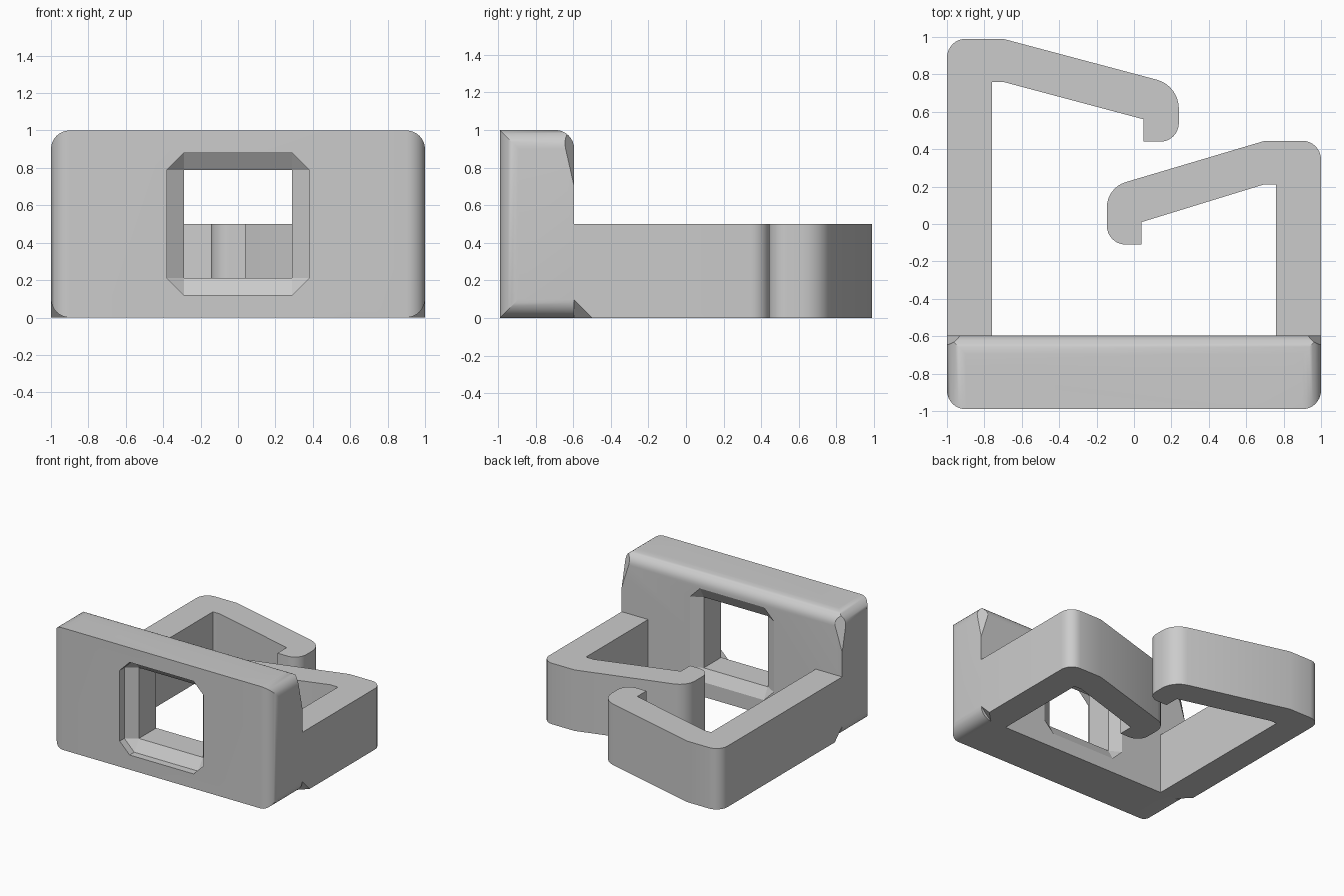
import bpy, bmesh, math
from mathutils import Vector

if "Cube" in bpy.data.objects:
    bpy.data.objects.remove(bpy.data.objects["Cube"])

grey = bpy.data.materials.new("plain_grey")
grey.diffuse_color = (0.6, 0.6, 0.6, 1)
grey.use_nodes = True
grey.node_tree.nodes["Principled BSDF"].inputs["Base Color"].default_value = grey.diffuse_color
FRONT, BACK = -0.99, -0.595


def fillet(points, steps=8):
    """Round the corners of a closed 2D outline given as (x, y[, radius])."""
    out = []
    for i, p in enumerate(points):
        c = Vector(p[:2])
        if len(p) < 3:
            out.append(c)
            continue
        a = (Vector(points[i - 1][:2]) - c).normalized()
        b = (Vector(points[(i + 1) % len(points)][:2]) - c).normalized()
        half = a.angle(b) / 2
        r = p[2]
        centre = c + (a + b).normalized() * (r / math.sin(half))
        s = c + a * (r / math.tan(half)) - centre
        e = c + b * (r / math.tan(half)) - centre
        turn = math.atan2(s.x * e.y - s.y * e.x, s.dot(e))
        for k in range(steps + 1):
            t = turn * k / steps
            out.append(centre + Vector((s.x * math.cos(t) - s.y * math.sin(t),
                                        s.x * math.sin(t) + s.y * math.cos(t))))
    return out


def loft(name, rings):
    """Solid through a row of rings with equal point counts, capped at the ends."""
    bm = bmesh.new()
    vs = [[bm.verts.new(p) for p in ring] for ring in rings]
    n = len(vs[0])
    for a, b in zip(vs, vs[1:]):
        for i in range(n):
            j = (i + 1) % n
            bm.faces.new((a[i], a[j], b[j], b[i]))
    bm.faces.new(vs[0])
    bm.faces.new(vs[-1])
    bmesh.ops.remove_doubles(bm, verts=bm.verts, dist=1e-5)
    bmesh.ops.recalc_face_normals(bm, faces=bm.faces)
    me = bpy.data.meshes.new(name)
    bm.to_mesh(me)
    bm.free()
    me.materials.append(grey)
    ob = bpy.data.objects.new(name, me)
    bpy.context.collection.objects.link(ob)
    return ob


def prism(name, pts, place, lo, hi):
    return loft(name, [[place(p[0], p[1], h) for p in pts] for h in (lo, hi)])


def along_x(a, b, h): return (h, a, b)
def along_y(a, b, h): return (a, h, b)
def along_z(a, b, h): return (a, b, h)


def boolean(ob, tool, operation):
    bpy.context.view_layer.objects.active = ob
    m = ob.modifiers.new("cut", 'BOOLEAN')
    m.operation, m.object, m.solver = operation, tool, 'EXACT'
    bpy.ops.object.modifier_apply(modifier=m.name)
    bpy.data.objects.remove(tool)


def slice_off(ob, point, normal):
    """Remove the corner beyond a plane and close the cut."""
    bm = bmesh.new()
    bm.from_mesh(ob.data)
    geom = bm.verts[:] + bm.edges[:] + bm.faces[:]
    cut = bmesh.ops.bisect_plane(bm, geom=geom, plane_co=point, plane_no=Vector(normal).normalized(),
                                 clear_outer=True)["geom_cut"]
    bmesh.ops.holes_fill(bm, edges=[e for e in cut if isinstance(e, bmesh.types.BMEdge)], sides=0)
    bmesh.ops.recalc_face_normals(bm, faces=bm.faces)
    bm.to_mesh(ob.data)
    bm.free()


def smooth(ob):
    bpy.ops.object.select_all(action='DESELECT')
    ob.select_set(True)
    bpy.context.view_layer.objects.active = ob
    bpy.ops.object.shade_smooth_by_angle(angle=math.radians(25))


# Face plate: rounded front outline, trimmed by its top and side outlines
plate = prism("face_plate", fillet([(-1, 0, .1), (1, 0, .1), (1, 1, .1), (-1, 1, .1)]),
              along_y, FRONT, BACK)
boolean(plate, prism("plan_trim", fillet([(-1, FRONT, .1), (1, FRONT, .1), (1, -.4), (-1, -.4)]),
                     along_z, -.2, 1.2), 'INTERSECT')
boolean(plate, prism("side_trim", fillet([(-1.2, -.2), (BACK, -.2), (BACK, 1, .1), (-1.2, 1)]),
                     along_x, -1.2, 1.2), 'INTERSECT')

# Window: octagonal mouths at front and back that narrow to a square
W, S = .38, .29
octagon = [(-S, -W), (S, -W), (W, -S), (W, S), (S, W), (-S, W), (-W, S), (-W, -S)]
square = [(math.copysign(S, a), math.copysign(S, b)) for a, b in octagon]
rings = [(octagon, -1.1), (octagon, -.93), (square, -.87),
         (square, -.645), (octagon, BACK), (octagon, -.5)]
boolean(plate, loft("window_cutter", [[(a, y, b + .5) for a, b in o] for o, y in rings]), 'DIFFERENCE')

# Tapering trims on the upper back corners
for s in (1, -1):
    slice_off(plate, (s, BACK, .7), (s / .07, 1 / .05, 1 / .22))
smooth(plate)

# Hooked arms behind the plate
left = [(-1, BACK), (-1, .99, .1), (-.7, .99), (.24, .74, .16), (.24, .44, .1), (.05, .44),
        (.05, .56), (-.7, .76), (-.76, .76), (-.76, BACK)]
right = [(1, BACK), (1, .445, .1), (.7, .445), (-.145, .194, .14), (-.145, -.11, .1), (.04, -.11),
         (.04, .01), (.69, .21), (.76, .21), (.76, BACK)]
for name, outline, s in (("left_hook_arm", left, -1), ("right_hook_arm", right, 1)):
    arm = prism(name, fillet(outline), along_z, 0, .5)
    # lower corner blends into the rounded plate
    slice_off(arm, (s, -.5, 0), (s, -1, -1))
    smooth(arm)
